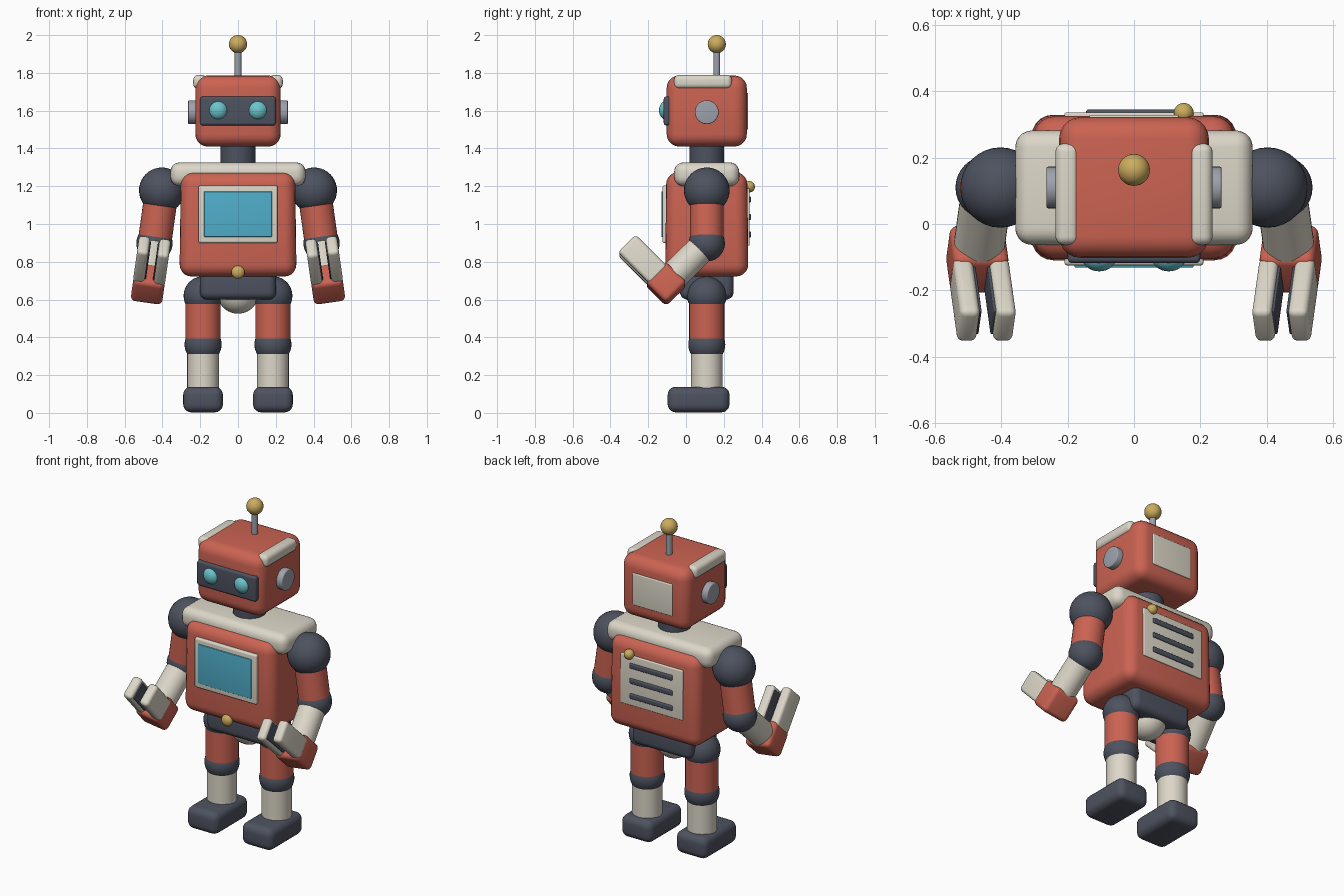
import bpy, bmesh, math
from mathutils import Matrix, Vector

if "Cube" in bpy.data.objects:
    bpy.data.objects.remove(bpy.data.objects["Cube"])


def material(name, rgb):
    m = bpy.data.materials.new(name)
    m.diffuse_color = (*rgb, 1)
    m.use_nodes = True
    m.node_tree.nodes["Principled BSDF"].inputs["Base Color"].default_value = m.diffuse_color
    return m


RED = material("coral red", (0.60, 0.125, 0.085))
CREAM = material("warm cream", (0.72, 0.68, 0.58))
DARK = material("slate", (0.075, 0.085, 0.115))
TEAL = material("screen teal", (0.08, 0.43, 0.60))
EYE = material("eye cyan", (0.15, 0.56, 0.61))
GREY = material("steel grey", (0.34, 0.36, 0.41))
GOLD = material("brass", (0.60, 0.41, 0.11))
I = Matrix.Identity(4)
MID = 0.11  # depth of the body's centre line


def finish(bm, name, mat, frame):
    bm.transform(frame)
    me = bpy.data.meshes.new(name)
    bm.to_mesh(me)
    bm.free()
    me.materials.append(mat)
    ob = bpy.data.objects.new(name, me)
    bpy.context.collection.objects.link(ob)
    bpy.ops.object.select_all(action='DESELECT')
    ob.select_set(True)
    bpy.context.view_layer.objects.active = ob
    bpy.ops.object.shade_smooth_by_angle(angle=math.radians(35))
    return ob


def box(name, x, y, z, mat, bevel=0.0, frame=I, top=1.0):
    """Rounded box from (min, max) ranges, optionally narrowed at the top."""
    bm = bmesh.new()
    bmesh.ops.create_cube(bm, size=1)
    size = Vector((x[1] - x[0], y[1] - y[0], z[1] - z[0]))
    mid = Vector((x[0] + x[1], y[0] + y[1], z[0] + z[1])) / 2
    for v in bm.verts:
        k = top if v.co.z > 0 else 1.0
        v.co = mid + Vector((v.co.x * size.x * k, v.co.y * size.y * k, v.co.z * size.z))
    if bevel:
        bmesh.ops.bevel(bm, geom=bm.edges[:], offset=bevel, segments=5,
                        profile=0.5, affect='EDGES', clamp_overlap=True)
    return finish(bm, name, mat, frame)


def ball(name, c, r, mat, scale=(1, 1, 1), frame=I):
    bm = bmesh.new()
    bmesh.ops.create_uvsphere(bm, u_segments=32, v_segments=20, radius=r)
    m = Matrix.Translation(c) @ Matrix.Diagonal((*scale, 1))
    return finish(bm, name, mat, frame @ m)


def rod(name, a, b, r, mat, frame=I, bevel=0.0):
    """Cylinder between two points."""
    a, b = Vector(a), Vector(b)
    bm = bmesh.new()
    bmesh.ops.create_cone(bm, cap_ends=True, segments=32, radius1=r, radius2=r,
                          depth=(b - a).length)
    if bevel:
        rims = [e for e in bm.edges if abs(e.verts[0].co.z - e.verts[1].co.z) < 1e-5]
        bmesh.ops.bevel(bm, geom=rims, offset=bevel, segments=3, profile=0.5, affect='EDGES')
    rot = (b - a).to_track_quat('Z', 'Y').to_matrix().to_4x4()
    return finish(bm, name, mat, frame @ Matrix.Translation((a + b) / 2) @ rot)


# Head
box("head", (-0.226, 0.226), (-0.102, 0.322), (1.41, 1.786), RED, 0.065)
box("visor", (-0.2, 0.2), (-0.118, -0.075), (1.522, 1.675), DARK, 0.014)
box("head_back_panel", (-0.135, 0.135), (0.30, 0.329), (1.5, 1.695), CREAM, 0.006)
rod("antenna_rod", (0, 0.163, 1.76), (0, 0.163, 1.93), 0.018, GREY)
ball("antenna_ball", (0, 0.163, 1.952), 0.048, GOLD)
rod("neck", (0, MID, 1.28), (0, MID, 1.44), 0.092, DARK)

# Torso
box("torso", (-0.31, 0.31), (-0.11, 0.33), (0.722, 1.275), RED, 0.065, top=0.975)
box("shoulder_yoke", (-0.358, 0.358), (-0.063, 0.282), (1.2, 1.326), CREAM, 0.05)
box("screen_frame", (-0.21, 0.21), (-0.125, -0.08), (0.9, 1.203), CREAM, 0.01)
box("screen", (-0.18, 0.18), (-0.131, -0.10), (0.932, 1.172), TEAL, 0.004)
ball("belly_knob", (0, -0.105, 0.745), 0.035, GOLD, (1, 0.7, 1))
box("back_panel", (-0.21, 0.21), (0.30, 0.336), (0.885, 1.19), CREAM, 0.006)
for i in range(3):
    z = 0.945 + i * 0.0925
    box("vent_slot", (-0.145, 0.145), (0.32, 0.345), (z - 0.016, z + 0.016), DARK, 0.008)
ball("back_knob", (0.15, 0.335, 1.197), 0.03, GOLD)

# Pelvis
box("pelvis", (-0.202, 0.202), (-0.032, 0.252), (0.6, 0.76), DARK, 0.04)
ball("pelvis_base", (0, MID, 0.635), 0.11, CREAM)

for s in (-1, 1):
    # Head fittings
    ball("eye", (s * 0.105, -0.102, 1.602), 0.051, EYE, (1, 0.8, 1))
    rod("ear", (s * 0.2, MID, 1.592), (s * 0.264, MID, 1.592), 0.063, GREY, bevel=0.006)
    xs = sorted((s * 0.165, s * 0.237))
    box("head_corner_bar", xs, (-0.063, 0.243), (1.716, 1.789), CREAM, 0.026)

    # Leg
    x = s * 0.185
    ball("hip", (x, MID, 0.62), 0.103, DARK)
    rod("thigh", (x, MID, 0.62), (x, MID, 0.365), 0.093, RED)
    ball("knee", (x, MID, 0.362), 0.098, DARK)
    rod("shin", (x, MID, 0.362), (x, MID, 0.10), 0.084, CREAM)
    box("foot", (x - 0.105, x + 0.105), (-0.097, 0.23), (0.003, 0.138), DARK, 0.042)

    # Arm, built straight down from the shoulder and tilted outward
    arm = Matrix.Translation((s * 0.403, MID, 1.178)) @ Matrix.Rotation(-s * math.radians(8), 4, 'Y')
    ball("shoulder", (0, 0, 0), 0.121, DARK, frame=arm)
    rod("upper_arm", (0, 0, 0), (0, 0, -0.283), 0.089, RED, arm)
    ball("elbow", (0, 0, -0.283), 0.096, DARK, frame=arm)

    # Forearm and gripper, bent forward at the elbow
    fore = arm @ Matrix.Translation((0, 0, -0.283)) @ Matrix.Rotation(math.radians(-45), 4, 'X')
    rod("forearm", (0, 0, 0), (0, 0, -0.26), 0.077, CREAM, fore)
    box("hand", (-0.084, 0.084), (-0.08, 0.08), (-0.384, -0.228), RED, 0.026, fore)
    for f in (-1, 1):
        c = f * 0.055
        box("finger", (c - 0.03, c + 0.03), (-0.292, -0.05), (-0.373, -0.24), CREAM, 0.02, fore)
        pad = sorted((f * 0.030, f * 0.018))
        box("finger_pad", pad, (-0.27, -0.08), (-0.357, -0.256), DARK, 0.004, fore)
